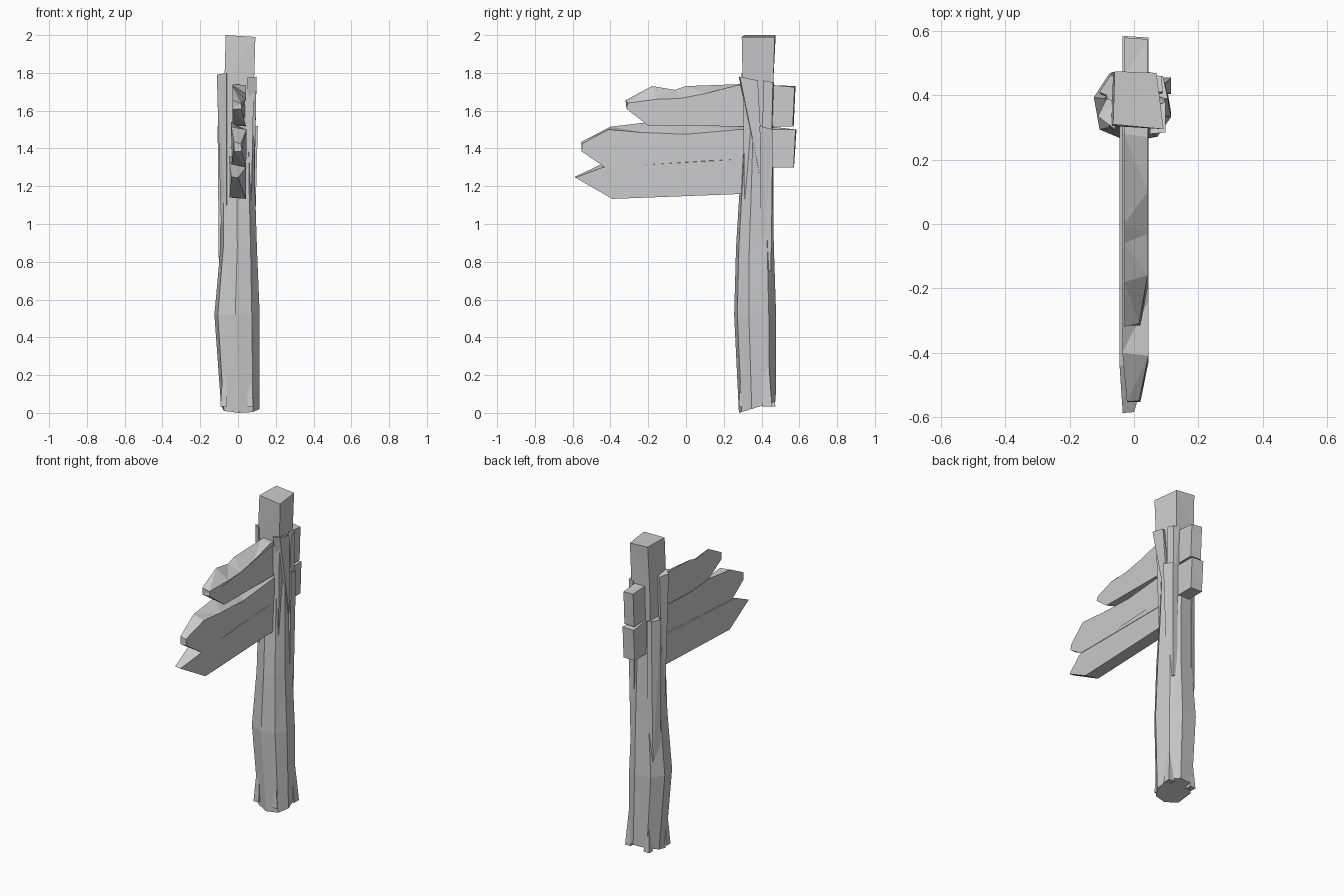
import bpy, bmesh


def loft(name, rings):
    """Closed flat-shaded solid through rings of equal point count."""
    bm = bmesh.new()
    vs = [[bm.verts.new(p) for p in r] for r in rings]
    n = len(rings[0])
    for a, b in zip(vs, vs[1:]):
        for i in range(n):
            j = (i + 1) % n
            bm.faces.new((a[i], a[j], b[j], b[i]))
    bm.faces.new(vs[0][::-1])
    bm.faces.new(vs[-1])
    bmesh.ops.triangulate(bm, faces=[f for f in bm.faces if len(f.verts) == 4])
    bmesh.ops.recalc_face_normals(bm, faces=bm.faces)
    me = bpy.data.meshes.new(name)
    bm.to_mesh(me)
    bm.free()
    ob = bpy.data.objects.new(name, me)
    bpy.context.collection.objects.link(ob)
    return ob


# weathered trunk: an uneven eight-sided section scaled to (z, x0, x1, y0, y1)
section = [(-.08, -1), (.65, -.85), (1, -.3), (.85, .65), (.3, 1), (-.6, .92), (-1, .25), (-.85, -.65)]
levels = [(.03, -.09, .115, .28, .475), (.52, -.125, .115, .255, .477), (.88, -.092, .10, .265, .465),
          (1.2, -.09, .09, .285, .46), (1.52, -.085, .085, .30, .46)]
rings = []
for z, x0, x1, y0, y1 in levels:
    rings.append([((x0 + x1) / 2 + u * (x1 - x0) / 2, (y0 + y1) / 2 + v * (y1 - y0) / 2,
                   z + (.03 * v if z < .1 else 0)) for u, v in section])
loft("post_trunk", rings)

# squared heartwood showing above the bark
loft("post_core", [
    [(-.06, .31, 1.1), (.07, .31, 1.1), (.06, .44, 1.1), (-.06, .44, 1.1)],
    [(-.072, .305, 1.75), (.085, .30, 1.75), (.065, .462, 1.75), (-.065, .462, 1.75)],
    [(-.065, .31, 2), (.092, .295, 1.99), (.07, .47, 1.99), (-.06, .475, 2)]])


def strip(name, top, bottom):
    """Splinter tapering between two small outlines."""
    loft(name, [bottom, top])


# bark splinters around the upper post
strip("bark_front_right",
      [(.05, .28, 1.775), (.098, .285, 1.78), (.098, .38, 1.76), (.05, .36, 1.76)],
      [(.06, .395, 1.24), (.088, .395, 1.24), (.088, .41, 1.24), (.06, .41, 1.24)])
strip("bark_right",
      [(.05, .395, 1.5), (.105, .39, 1.52), (.09, .46, 1.5), (.05, .46, 1.5)],
      [(.05, .40, .75), (.085, .40, .75), (.08, .45, .75), (.05, .45, .75)])
strip("bark_back_right",
      [(.05, .41, 1.76), (.09, .41, 1.76), (.085, .46, 1.75), (.05, .465, 1.75)],
      [(.05, .40, 1.3), (.085, .40, 1.3), (.08, .45, 1.3), (.05, .45, 1.3)])
strip("bark_left",
      [(-.112, .335, 1.79), (-.06, .295, 1.80), (-.05, .38, 1.78), (-.085, .39, 1.78)],
      [(-.09, .34, 1.0), (-.06, .30, 1.0), (-.05, .36, 1.0), (-.085, .36, 1.0)])
strip("bark_back_left",
      [(-.108, .41, 1.52), (-.06, .39, 1.52), (-.05, .465, 1.52), (-.075, .46, 1.52)],
      [(-.10, .40, .6), (-.06, .39, .6), (-.05, .46, .6), (-.08, .45, .6)])

# raised splinters round the foot
for i, (x, y, dx, dy) in enumerate([(-.075, .31, .018, .02), (.065, .295, .015, .015),
                                    (.095, .43, .02, .025), (-.05, .455, .02, .018)]):
    cx, cy = .01 + (x - .01) * .85, .37 + (y - .37) * .85
    strip("foot_splinter_%d" % i,
          [(cx + a * dx * .3, cy + b * dy * .3, .40) for a, b in ((-1, -1), (1, -1), (1, 1), (-1, 1))],
          [(x + a * dx, y + b * dy, .035) for a, b in ((-1, -1), (1, -1), (1, 1), (-1, 1))])


def plank(name, left, right, xl, xr):
    """Board bridged between its left and right (y, z) outlines; third value overrides x."""
    def side(pts, x):
        return [(p[2] if len(p) > 2 else x, p[0], p[1]) for p in pts]
    loft(name, [side(left, xl), side(right, xr)])


# hand-hewn pointed boards with chipped upper edges
plank("upper_board",
      [(-.32, 1.655), (-.18, 1.73), (-.06, 1.71), (0, 1.73), (.28, 1.74), (.46, 1.735), (.58, 1.73),
       (.57, 1.515), (-.17, 1.525), (-.315, 1.61)],
      [(-.31, 1.64, .015), (-.16, 1.66), (-.03, 1.665), (.1, 1.69), (.27, 1.735), (.46, 1.735), (.575, 1.725),
       (.565, 1.515), (-.20, 1.52), (-.315, 1.61, .02)],
      -.03, .042)
plank("middle_board",
      [(-.553, 1.435, -.022), (-.40, 1.515), (-.19, 1.54), (.0, 1.525), (.28, 1.535), (.585, 1.50),
       (.572, 1.30), (-.40, 1.305), (-.553, 1.385, -.02)],
      [(-.55, 1.425, .015), (-.41, 1.50), (-.24, 1.485), (.0, 1.475), (.28, 1.50), (.58, 1.50),
       (.57, 1.30), (-.43, 1.30), (-.553, 1.385, .02)],
      -.036, .045)
plank("lower_board",
      [(-.588, 1.25, -.035), (-.44, 1.32), (.32, 1.36), (.32, 1.165), (-.38, 1.14)],
      [(-.585, 1.245, .0), (-.44, 1.30), (.32, 1.345), (.32, 1.16), (-.39, 1.133)],
      -.045, .042)
